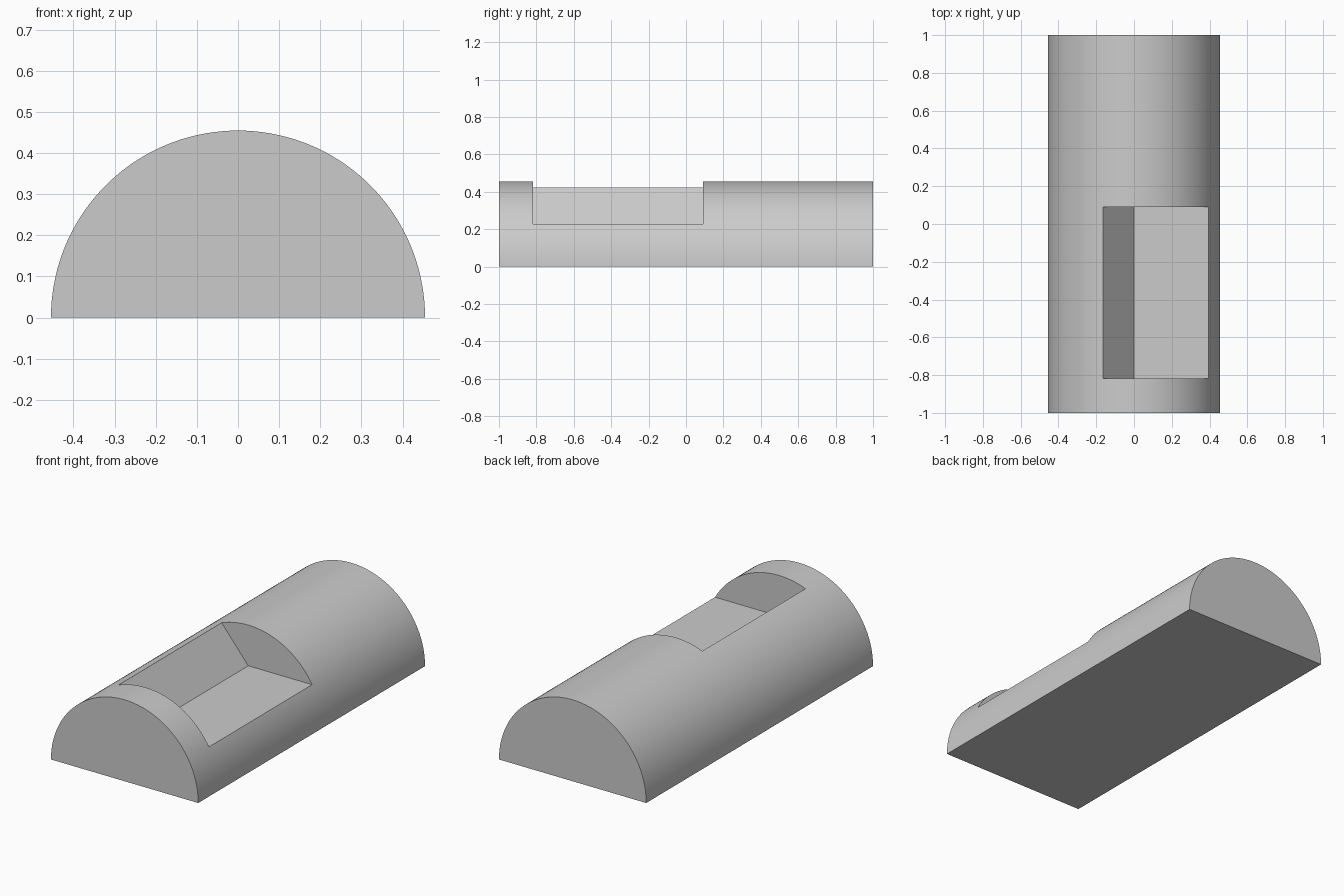
import bpy, bmesh
from math import sin, cos, pi, radians

cube = bpy.data.objects.get("Cube")
if cube:
    bpy.data.objects.remove(cube, do_unlink=True)

RADIUS = 1 / 2.2
FLOOR = RADIUS / 2
SEGMENTS = 72

grey = bpy.data.materials.new("light_grey")
grey.use_nodes = True
colour = (0.6, 0.6, 0.6, 1)
grey.diffuse_color = colour
grey.node_tree.nodes["Principled BSDF"].inputs["Base Color"].default_value = colour


def prism(name, profile, y0, y1):
    """Extrude an x-z profile along y."""
    bm = bmesh.new()
    face = bm.faces.new([bm.verts.new((x, y0, z)) for x, z in profile])
    ext = bmesh.ops.extrude_face_region(bm, geom=[face])
    moved = [g for g in ext["geom"] if isinstance(g, bmesh.types.BMVert)]
    bmesh.ops.translate(bm, verts=moved, vec=(0, y1 - y0, 0))
    bmesh.ops.recalc_face_normals(bm, faces=bm.faces)
    mesh = bpy.data.meshes.new(name)
    bm.to_mesh(mesh)
    bm.free()
    mesh.materials.append(grey)
    obj = bpy.data.objects.new(name, mesh)
    bpy.context.collection.objects.link(obj)
    return obj


# Half-round bar lying along y
arc = [(RADIUS * cos(pi * i / SEGMENTS), RADIUS * sin(pi * i / SEGMENTS))
       for i in range(SEGMENTS + 1)]
bar = prism("half_round_bar", arc, -1, 1)

# Notch with a level floor and a wall leaning back at 50 degrees
reach = 0.6
slope = radians(50)
notch = [(0, FLOOR), (reach, FLOOR), (reach, FLOOR + reach * sin(slope)),
         (-reach * cos(slope), FLOOR + reach * sin(slope))]
cutter = prism("notch_cutter", notch, -0.818, 0.091)
cutter.hide_render = True

cut = bar.modifiers.new("notch", "BOOLEAN")
cut.operation = "DIFFERENCE"
cut.solver = "EXACT"
cut.object = cutter

# Apply the cut, then remove the helper
bpy.ops.object.select_all(action="DESELECT")
bar.select_set(True)
bpy.context.view_layer.objects.active = bar
bpy.ops.object.modifier_apply(modifier=cut.name)
bpy.data.objects.remove(cutter, do_unlink=True)

# Smooth curve, sharp edges
bpy.ops.object.shade_smooth_by_angle(angle=radians(20))
